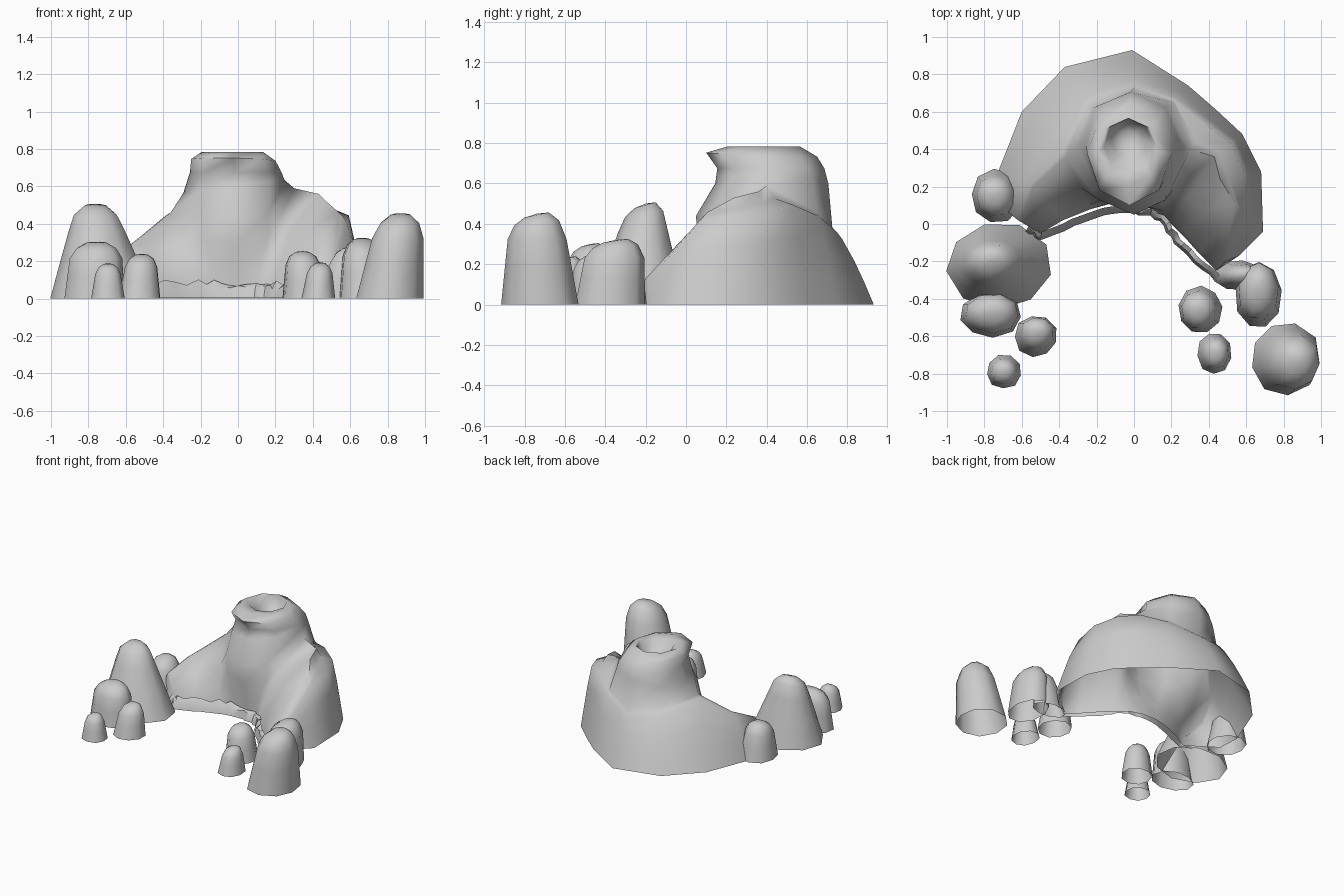
import bpy, math, random
from mathutils import Vector

if "Cube" in bpy.data.objects:
    bpy.data.objects.remove(bpy.data.objects["Cube"])

random.seed(4)
stone = bpy.data.materials.new("grey_stone")
stone.diffuse_color = (0.6, 0.6, 0.6, 1)
stone.use_nodes = True
stone.node_tree.nodes["Principled BSDF"].inputs["Base Color"].default_value = stone.diffuse_color


def make(name, verts, faces, angle=60):
    mesh = bpy.data.meshes.new(name)
    mesh.from_pydata(verts, [], faces)
    mesh.materials.append(stone)
    mesh.shade_smooth()
    mesh.set_sharp_from_angle(angle=math.radians(angle))
    obj = bpy.data.objects.new(name, mesh)
    bpy.context.collection.objects.link(obj)
    return obj


def grid_faces(rows, cols, closed=False):
    """Quads between consecutive rows of a vertex grid."""
    last = cols if closed else cols - 1
    return [(r * cols + c, r * cols + (c + 1) % cols,
             (r + 1) * cols + (c + 1) % cols, (r + 1) * cols + c)
            for r in range(rows - 1) for c in range(last)]


# Mound rises in two walls: each row is (share of the way to the crest, share of its height)
BACK = ((0, 0), (0.22, 0.28), (0.46, 0.56), (0.77, 0.86), (0.9, 0.95))
LEFT = ((0, 0), (0.22, 0.31), (0.45, 0.62), (0.75, 0.9), (0.9, 0.97))
SHELF = ((0, 0), (0.12, 0.28), (0.25, 0.57), (0.40, 0.84), (0.80, 0.89))
# Stations: inner foot, inner crest, outer crest (None = same), outer foot, wall lean, outer profile
stations = [
    ((-0.50, -0.05), (-0.62, 0.02, 0.22), None, (-0.72, 0.10), 0.5, LEFT),
    ((-0.38, 0.02), (-0.54, 0.20, 0.31), None, (-0.73, 0.27), 0.5, LEFT),
    ((-0.23, 0.08), (-0.36, 0.36, 0.46), None, (-0.60, 0.60), 0.4, LEFT),
    ((-0.12, 0.11), (-0.19, 0.13, 0.45), (-0.23, 0.64, 0.43), (-0.37, 0.84), 0.8, BACK),
    ((0.00, 0.11), (0.00, 0.05, 0.44), (0.00, 0.725, 0.38), (-0.01, 0.93), 0.9, BACK),
    ((0.10, 0.08), (0.17, 0.13, 0.47), (0.21, 0.65, 0.46), (0.29, 0.74), 0.8, BACK),
    ((0.15, 0.04), (0.30, 0.40, 0.59), None, (0.44, 0.61), 0.4, SHELF),
    ((0.20, 0.00), (0.43, 0.36, 0.56), None, (0.58, 0.48), 0.4, SHELF),
    ((0.27, -0.07), (0.46, 0.24, 0.53), None, (0.68, 0.28), 0.45, SHELF),
    ((0.35, -0.16), (0.54, 0.11, 0.46), None, (0.69, -0.04), 0.5, LEFT),
    ((0.44, -0.25), (0.49, -0.20, 0.13), None, (0.56, -0.17), 0.5, LEFT),
]


def wall_point(foot, crest, t, h):
    return (foot[0] + (crest[0] - foot[0]) * t, foot[1] + (crest[1] - foot[1]) * t, crest[2] * h)


verts, faces = [], []
front, back = [], []
for foot, crest, rear, rim, lean, profile in stations:
    inner = [wall_point(foot, crest, t, h) for t, h in ((0, 0), (0.08, 0.27), (lean, 0.68))]
    outer = [wall_point(rim, rear or crest, t, h) for t, h in profile]
    start = len(verts)
    verts += inner + [crest]
    front.append(list(range(start, start + 4)))
    top = start + 3
    if rear:
        verts.append(rear)
        top += 1
    start = len(verts)
    verts += outer
    back.append([top] + list(range(len(verts) - 1, start - 1, -1)))
for wall in (front, back):
    for a, b in zip(wall, wall[1:]):
        faces += [(a[k], b[k], b[k + 1], a[k + 1]) for k in range(len(a) - 1)]
faces += [tuple(front[0] + back[0][1:]), tuple(reversed(front[-1] + back[-1][1:]))]

# Tower grows from the gap between the crests: z, centre x y, radii x y, tilt x y
ring = [front[k][3] for k in range(2, 7)] + [back[k][0] for k in (5, 4, 3)]
tower = [
    (0.60, -0.022, 0.425, 0.27, 0.28, 0.035, 0.0),
    (0.675, -0.012, 0.42, 0.245, 0.265, 0.0, 0.0),
    (0.742, -0.025, 0.375, 0.225, 0.275, -0.005, -0.01),
    (0.783, -0.03, 0.385, 0.165, 0.18, 0.0, 0.0),
    (0.77, -0.03, 0.42, 0.13, 0.145, 0.0, 0.0),
    (0.71, -0.03, 0.44, 0.09, 0.10, 0.0, 0.0),
    (0.675, -0.03, 0.46, 0.04, 0.04, 0.0, 0.0),
]
for z, cx, cy, rx, ry, tx, ty in tower:
    start = len(verts)
    for i in range(8):
        c, s = math.cos(math.pi + i * math.pi / 4), math.sin(math.pi + i * math.pi / 4)
        verts.append((cx + rx * c, cy + ry * s, z + tx * c + ty * s))
    new = list(range(start, start + 8))
    faces += [(ring[i], ring[(i + 1) % 8], new[(i + 1) % 8], new[i]) for i in range(8)]
    ring = new
faces.append(tuple(ring))
make("crescent_mound_and_crater", verts, faces, 80)

# Jagged shore ledge along the inner foot of the mound
path = [Vector(p) for p in ((-0.58, -0.04, 0), (-0.49, -0.09, 0), (-0.20, 0.035, 0), (0, 0.065, 0),
                            (0.14, 0.02, 0), (0.24, -0.13, 0), (0.44, -0.31, 0))]
points = []
for a, b in zip(path, path[1:]):
    points += [a.lerp(b, k / 5) for k in range(5)]
points.append(path[-1])
ledge = []
for i, p in enumerate(points):
    d = (points[min(i + 1, len(points) - 1)] - points[max(i - 1, 0)]).normalized()
    side = Vector((-d.y, d.x, 0))
    p = p + side * random.uniform(-0.012, 0.008)
    ledge += [p + Vector((0, 0, 0.005)),
              p + side * 0.015 + Vector((0, 0, random.uniform(0.045, 0.075))),
              p + side * 0.04 + Vector((0, 0, random.uniform(0.065, 0.105)))]
make("shore_ledge", ledge, grid_faces(len(points), 3), 35)


def boulder(name, x, y, rx, ry, h, sx, sy, taper, sides=9):
    """Tapered domed stone, open underneath, with a slightly uneven outline."""
    wob = [random.uniform(0.98, 1.05) for _ in range(sides)]
    turn = random.uniform(0, 0.6)
    profile = ((0, 1), (0.4, 0.45 + 0.55 * taper), (0.72, taper), (0.9, taper * 0.76),
               (0.985, taper * 0.42))
    pts = []
    for t, s in profile:
        for i in range(sides):
            a = 2 * math.pi * i / sides + turn
            pts.append((x + sx * t + rx * s * wob[i] * math.cos(a),
                        y + sy * t + ry * s * wob[i] * math.sin(a),
                        h * t + h * 0.03 * (t > 0.8) * math.sin(a)))
    pts.append((x + sx, y + sy, h))
    top = len(pts) - 1
    quads = grid_faces(len(profile), sides, True)
    quads += [(top - sides + i, top - sides + (i + 1) % sides, top) for i in range(sides)]
    make(name, pts, quads)


# Boulders: centre x y, radii x y, height, top shift x y, taper
boulder("right_big_boulder", 0.81, -0.72, 0.185, 0.195, 0.45, 0.06, -0.02, 0.76)
boulder("right_middle_boulder", 0.665, -0.38, 0.125, 0.18, 0.32, 0.0, 0.03, 0.86)
boulder("right_side_lobe", 0.56, -0.275, 0.135, 0.08, 0.27, 0.04, 0.0, 0.72)
boulder("right_inner_boulder", 0.355, -0.46, 0.118, 0.125, 0.25, -0.01, 0.0, 0.8)
boulder("right_small_boulder", 0.43, -0.69, 0.09, 0.11, 0.19, 0.01, 0.0, 0.75)
boulder("left_big_boulder", -0.72, -0.22, 0.275, 0.23, 0.50, -0.045, 0.02, 0.54)
boulder("left_front_boulder", -0.765, -0.485, 0.163, 0.118, 0.30, 0.01, 0.01, 0.87)
boulder("left_inner_boulder", -0.525, -0.60, 0.113, 0.11, 0.235, 0.01, 0.02, 0.78)
boulder("left_small_boulder", -0.695, -0.79, 0.093, 0.09, 0.185, 0.0, 0.0, 0.75)
boulder("left_back_boulder", -0.735, 0.15, 0.133, 0.143, 0.27, -0.01, 0.0, 0.75)
